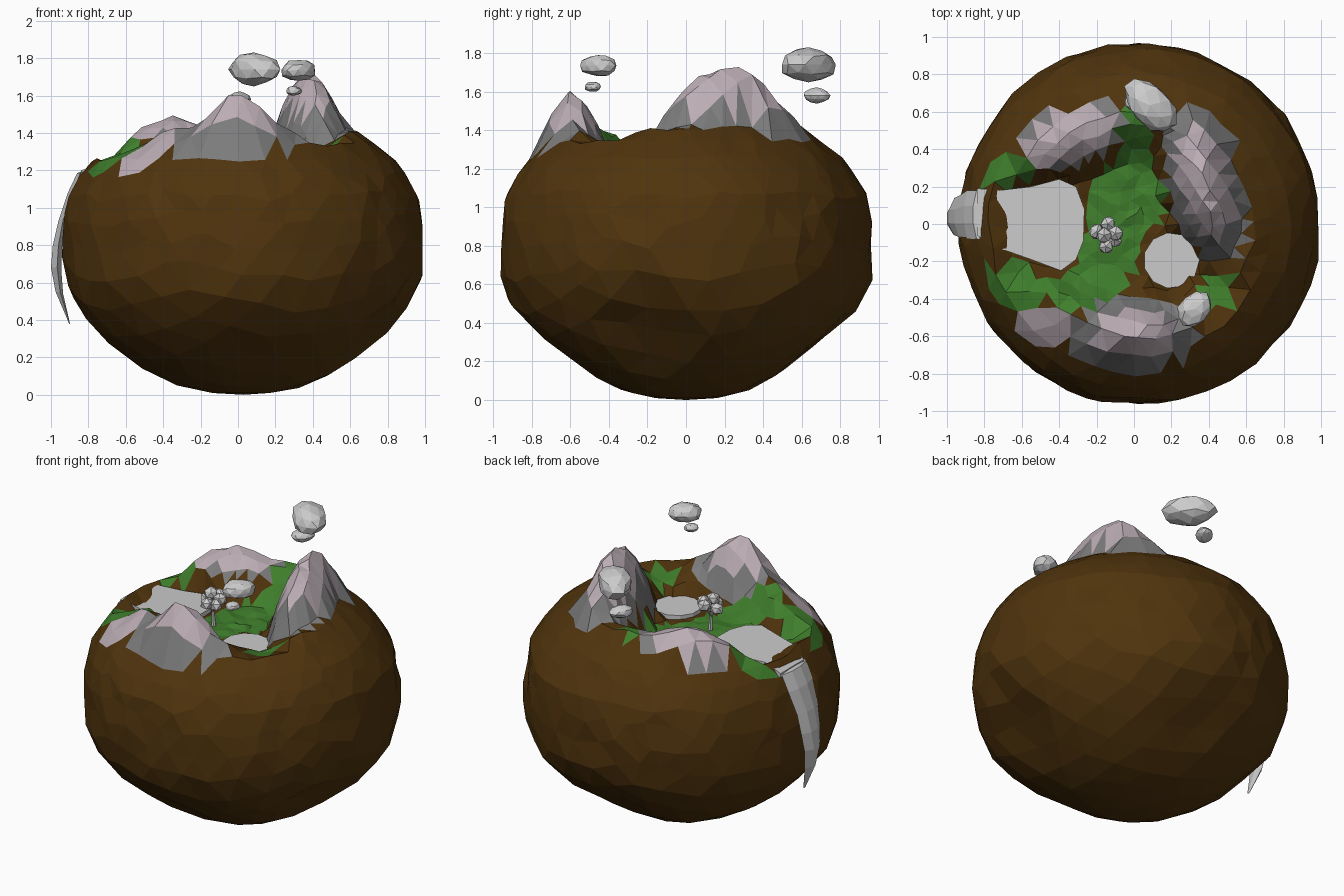
import bpy, bmesh, math, random
from mathutils import Vector, Matrix

if "Cube" in bpy.data.objects:
    bpy.data.objects.remove(bpy.data.objects["Cube"])

random.seed(4)


def material(name, rgb):
    m = bpy.data.materials.new(name)
    m.diffuse_color = (*rgb, 1)
    m.use_nodes = True
    m.node_tree.nodes["Principled BSDF"].inputs["Base Color"].default_value = m.diffuse_color
    return m


def add_object(name, bm, mats=()):
    bmesh.ops.recalc_face_normals(bm, faces=bm.faces)
    me = bpy.data.meshes.new(name)
    bm.to_mesh(me)
    bm.free()
    for m in mats:
        me.materials.append(m)
    ob = bpy.data.objects.new(name, me)
    bpy.context.collection.objects.link(ob)
    return ob


def smooth(t):
    t = min(max(t, 0), 1)
    return t * t * (3 - 2 * t)


def ell(x, y, e):
    """Normalised distance from a rotated ellipse (cx, cy, a, b, degrees)."""
    cx, cy, a, b, deg = e
    c, s = math.cos(math.radians(deg)), math.sin(math.radians(deg))
    dx, dy = x - cx, y - cy
    return math.hypot((dx * c + dy * s) / a, (dy * c - dx * s) / b)


BROWN, GREEN, PINK, GREY = range(4)
mats = [material("soil", (.080, .034, .004)), material("grass", (.05, .21, .025)),
        material("peak", (.50, .42, .46)), material("rock", (.2, .2, .2))]

# mountains: ellipse, peak height, drop at the ellipse edge, power, peak colour limit, rock limit
MOUNTAINS = [((.38, .22, .42, .19, 104), 1.73, .38, 1.9, .74, 1.06),
             ((.00, -.59, .29, .17, 0), 1.61, .27, 1.6, .76, 1.15),
             ((-.34, .47, .28, .15, 20), 1.49, .12, 1.6, .92, 1.05),
             ((-.47, -.54, .14, .11, 0), 1.35, .05, 1.5, 1.0, 1.0)]
GRASS = [(0, .42, .09, .24, 0), (-.03, .13, .21, .20, 0), (-.12, -.12, .17, .2, 0),
         (-.26, -.34, .22, .12, 15), (-.65, -.33, .18, .13, -15),
         (-.66, .30, .17, .09, 15), (.44, -.36, .09, .13, -20)]
WATER = [(-.55, 0, .34, .27, 0), (.2, -.2, .18, .17, 0)]
CAP = .80          # radius of the landscape area
CAP_Z = 1.265


def terrain(x, y, r):
    dome = CAP_Z + (CAP - r) * .78
    gap = .95 * math.exp(-(y / .34) ** 6) if x < 0 else 0
    gap = max(gap, .65 * math.exp(-(math.hypot(x - .45, y + .4) / .2) ** 2),
              .55 * smooth((-x - .30) / .25))
    z = min(dome, 1.21 + .25 * smooth((r - .28) / .37) * (1 - gap))
    for e, top, drop, p, _, _ in MOUNTAINS:
        z = max(z, top - drop * ell(x, y, e) ** p)
    if min(ell(x, y, w) for w in WATER) < 1:
        z = min(z, 1.205)
    return z


# lower body profile, walked so that mesh cells stay evenly shaped
PROFILE = [(CAP, CAP_Z), (.87, 1.18), (.94, 1.06), (.972, .85), (.965, .62), (.915, .48),
           (.75, .28), (.55, .14), (.36, .05), (.18, .01), (.004, 0)]
walk = [(0, *PROFILE[0])]
for (r0, z0), (r1, z1) in zip(PROFILE, PROFILE[1:]):
    for k in range(1, 101):
        r, z = r0 + (r1 - r0) * k / 100, z0 + (z1 - z0) * k / 100
        q, pr, pz = walk[-1]
        walk.append((q + math.hypot(r - pr, z - pz) / ((r + pr) / 2), r, z))


def side_profile(q):
    return next(((r, z) for w, r, z in walk if w >= q), (0, 0))


# planet: an icosphere remapped so its upper half becomes the landscape
bm = bmesh.new()
bmesh.ops.create_icosphere(bm, subdivisions=4, radius=1)
DENTS = [(Vector((.82, -.25, .3)), .10), (Vector((.05, .72, .2)), .07), (Vector((0, -.68, .22)), .04),
         (Vector((-.8, .1, .3)), .02)]
for v in bm.verts:
    n = v.co.normalized()
    theta, phi = math.acos(max(-1, min(1, n.z))), math.atan2(n.y, n.x)
    if theta < math.pi / 2 - .01:
        r = CAP * math.tan(theta / 2)
        phi += random.uniform(-.015, .015) / max(r, .1)
        r = max(0, r + random.uniform(-.012, .012))
        x = r * math.cos(phi) + .03 * smooth((r - .4) / .3)
        y = r * math.sin(phi)
        v.co = (x, y, terrain(x, y, r) + random.uniform(-.01, .01))
    else:
        q = math.log(math.tan(min(theta, 3.14) / 2)) + random.uniform(-.03, .03)
        r, z = side_profile(max(0, q))
        phi += random.uniform(-.035, .035)
        r *= 1 + random.uniform(-.014, .008)
        v.co = (r * math.cos(phi) + .03, r * math.sin(phi), z)
        for c, amount in DENTS:
            d = (v.co - c).length
            v.co += (Vector((0, 0, .8)) - v.co).normalized() * amount * math.exp(-(d / .25) ** 2)
for f in bm.faces:
    c = f.calc_center_median()
    if c.z < 1.15:
        continue
    if min(ell(c.x, c.y, g) for g in GRASS) < 1:
        f.material_index = GREEN
    for e, _, _, _, peak, rim in MOUNTAINS:
        q = ell(c.x, c.y, e)
        if q < peak:
            f.material_index = PINK
        elif q < rim and f.material_index != PINK:
            f.material_index = GREY
add_object("planet", bm, mats)


# water surfaces: thin slabs from an outline
def slab(name, pts, depth):
    bm = bmesh.new()
    top = [bm.verts.new(p) for p in pts]
    bot = [bm.verts.new((p[0], p[1], p[2] - depth)) for p in pts]
    bm.faces.new(top)
    bm.faces.new(bot[::-1])
    for i in range(len(pts)):
        j = (i + 1) % len(pts)
        bm.faces.new((top[i], bot[i], bot[j], top[j]))
    add_object(name, bm)


LAKE = [(-.27, -.09), (-.265, .08), (-.31, .2), (-.40, .24), (-.55, .20), (-.72, .18), (-.84, .19),
        (-.84, -.06), (-.72, -.13), (-.55, -.19), (-.39, -.25), (-.31, -.19)]
slab("lake", [(x, y, 1.24 if x > -.75 else 1.2) for x, y in LAKE], .03)
slab("pond", [(.2 + .15 * math.cos(a), -.195 + .15 * math.sin(a), 1.235)
              for a in (i * math.tau / 11 for i in range(11))], .03)

# waterfall: outer x, z, y centre, half width, thickness
FALL = [(-.80, 1.21, .05, .13, .02), (-.86, 1.185, .05, .13, .03), (-.91, 1.08, .05, .13, .03),
        (-.96, .93, .04, .11, .04), (-.99, .80, .04, .10, .05), (-1.0, .68, .03, .085, .055),
        (-.975, .55, .03, .06, .04), (-.905, .385, .02, .012, .008)]
bm = bmesh.new()
rings = []
for x, z, y, w, t in FALL:
    rings.append([bm.verts.new(p) for p in ((x + t * .6, y - w, z), (x, y - w * .35, z), (x, y + w * .35, z),
                                            (x + t * .6, y + w, z), (x + t, y, z - .01))])
for a, b in zip(rings, rings[1:]):
    for i in range(5):
        j = (i + 1) % 5
        bm.faces.new((a[i], a[j], b[j], b[i]))
bm.faces.new(rings[0])
bm.faces.new(rings[-1])
add_object("waterfall", bm)


# floating rocks: centre, half sizes, turn
def rock(name, loc, size, deg, sub=2, rough=.12):
    bm = bmesh.new()
    bmesh.ops.create_icosphere(bm, subdivisions=sub, radius=1)
    for v in bm.verts:
        v.co *= 1 + random.uniform(-rough, rough * .4)
    M = Matrix.Translation(loc) @ Matrix.Rotation(math.radians(deg), 4, 'Z') @ Matrix.Diagonal((*size, 1))
    bmesh.ops.transform(bm, matrix=M, verts=bm.verts)
    add_object(name, bm)


rock("floating_rock_back", (.085, .635, 1.74), (.175, .11, .093), -48)
rock("floating_rock_back_small", (.01, .68, 1.58), (.078, .055, .042), 50)
rock("floating_rock_front", (.325, -.455, 1.735), (.11, .085, .06), 40)
rock("floating_rock_front_small", (.30, -.485, 1.625), (.048, .04, .027), 40)


# tree: tapered trunk, branches and leaf clumps
def limb(name, p, q, r0, r1):
    p, q = Vector(p), Vector(q)
    bm = bmesh.new()
    M = Matrix.Translation((p + q) / 2) @ (q - p).to_track_quat('Z', 'Y').to_matrix().to_4x4()
    bmesh.ops.create_cone(bm, cap_ends=True, segments=6, radius1=r0, radius2=r1,
                          depth=(q - p).length, matrix=M)
    add_object(name, bm)


FORK = (-.145, -.06, 1.31)
limb("trunk", (-.14, -.06, 1.2), FORK, .017, .009)
CLUMPS = [(-.20, -.04, 1.38), (-.14, .0, 1.40), (-.10, -.05, 1.40),
          (-.15, -.12, 1.38), (-.16, -.06, 1.43), (-.105, -.085, 1.37)]
for i, c in enumerate(CLUMPS):
    limb(f"branch_{i}", FORK, c, .008, .004)
    rock(f"leaf_clump_{i}", c, (.046, .046, .042), i * 40, 1, .12)
